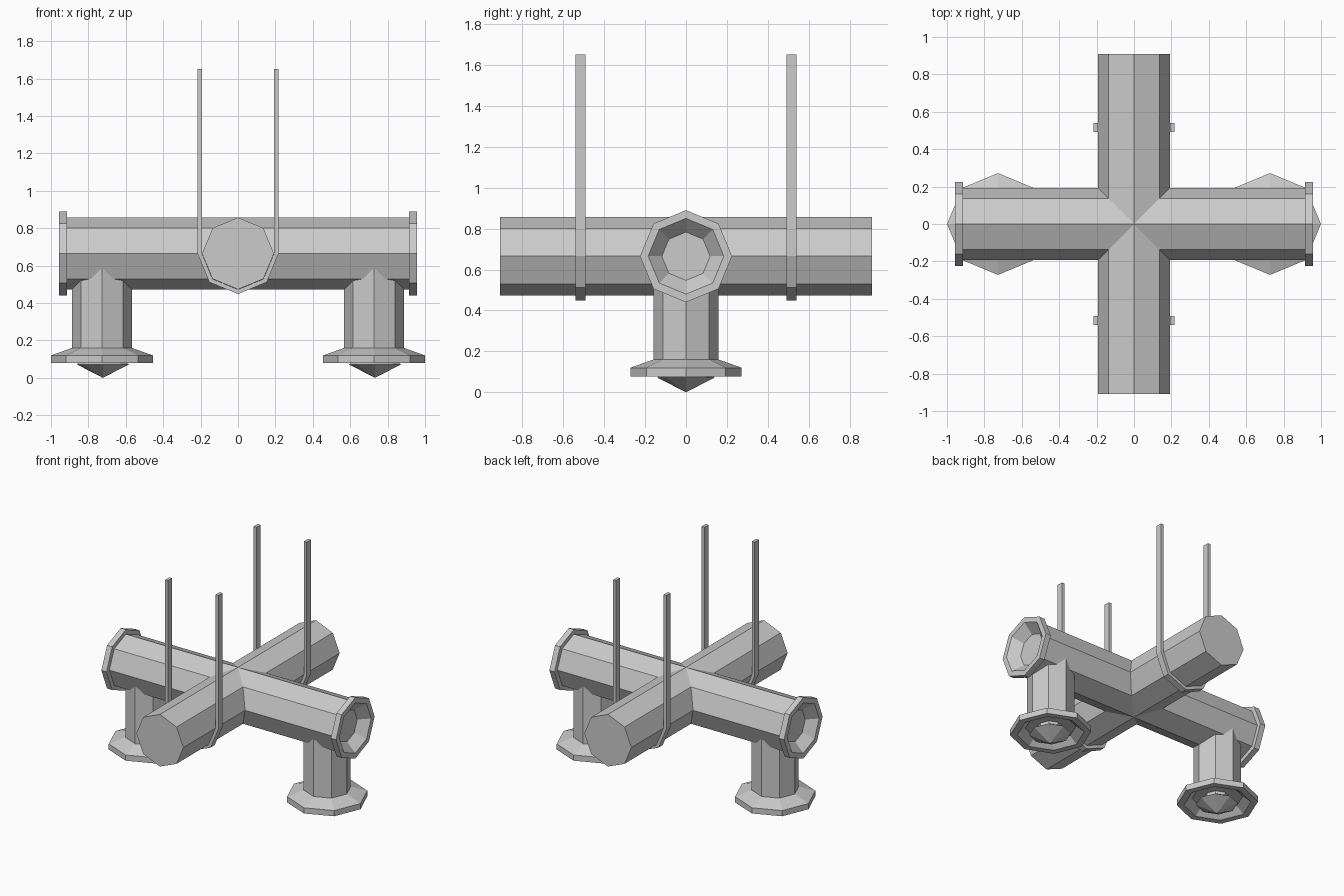
import bpy, bmesh
from math import sin, cos, pi

if "Cube" in bpy.data.objects:
    bpy.data.objects.remove(bpy.data.objects["Cube"])

ZC = 0.665      # pipe centre height
R = 0.192       # pipe radius
N = 8


def make(name, rings, cap_start=False, cap_end=False, closed=False):
    """Loft a list of equal-length vertex loops into a flat shaded object."""
    bm = bmesh.new()
    loops = [[bm.verts.new(p) for p in ring] for ring in rings]
    pairs = list(zip(loops, loops[1:]))
    for a, b in pairs:
        n = len(a)
        for i in range(n):
            j = (i + 1) % n
            bm.faces.new((a[i], a[j], b[j], b[i]))
    if cap_start:
        bm.faces.new(loops[0])
    if cap_end:
        bm.faces.new(loops[-1])
    bmesh.ops.remove_doubles(bm, verts=bm.verts, dist=1e-5)
    bmesh.ops.recalc_face_normals(bm, faces=bm.faces)
    me = bpy.data.meshes.new(name)
    bm.to_mesh(me)
    bm.free()
    ob = bpy.data.objects.new(name, me)
    bpy.context.collection.objects.link(ob)
    return ob


def octagon(r):
    return [(r * cos(2 * pi * i / N), r * sin(2 * pi * i / N)) for i in range(N)]


# Four pipe arms, mitred together at the crossing
def arm(name, profile, direction):
    dx, dy = direction
    rings = [[(abs(u), u, w) for u, w in octagon(R)]]
    rings += [[(x, u, w) for u, w in octagon(r)] for x, r in profile]
    rings = [[(dx * x - dy * u, dy * x + dx * u, ZC + w) for x, u, w in ring]
             for ring in rings]
    return make(name, rings, cap_end=True)


flanged = [(0.915, R), (0.915, 0.225), (0.957, 0.225), (0.957, 0.185), (0.89, 0.118)]
plain = [(0.91, R)]
arm("pipe_arm_right", flanged, (1, 0))
arm("pipe_arm_left", flanged, (-1, 0))
arm("pipe_arm_back", plain, (0, 1))
arm("pipe_arm_front", plain, (0, -1))

# Downward outlets with a flared collar, and a pointed plug below each
outlet = [(0.16, 0.60), (0.16, 0.16), (0.272, 0.12), (0.272, 0.078),
          (0.225, 0.078), (0.17, 0.125)]
plug = [(0.085, 0.125), (0.085, 0.105), (0.14, 0.072), (0.0, 0.0)]
for side, s in (("left", -1), ("right", 1)):
    cx = s * 0.7275
    make("outlet_" + side,
         [[(cx + x, y, z) for x, y in octagon(r)] for r, z in outlet],
         cap_start=True, cap_end=True)
    make("plug_" + side,
         [[(cx + 0.005 + x, y, z) for x, y in octagon(r)] for r, z in plug],
         cap_start=True)

# Hanging straps: a thin band from the ceiling, under the pipe and back up
RO, RI = 0.217, 0.192
half = [(-1, 1.65), (-1, ZC)]


def strap_path(r):
    under = [(r * cos(pi + k * pi / 4), ZC + r * sin(pi + k * pi / 4)) for k in range(5)]
    return [(-r, 1.65)] + under + [(r, 1.65)]


for name, yc in (("strap_front", -0.515), ("strap_back", 0.515)):
    w = 0.024
    rings = [[(xo, yc - w, zo), (xo, yc + w, zo), (xi, yc + w, zi), (xi, yc - w, zi)]
             for (xo, zo), (xi, zi) in zip(strap_path(RO), strap_path(RI + 0.001))]
    make(name, rings, cap_start=True, cap_end=True)
